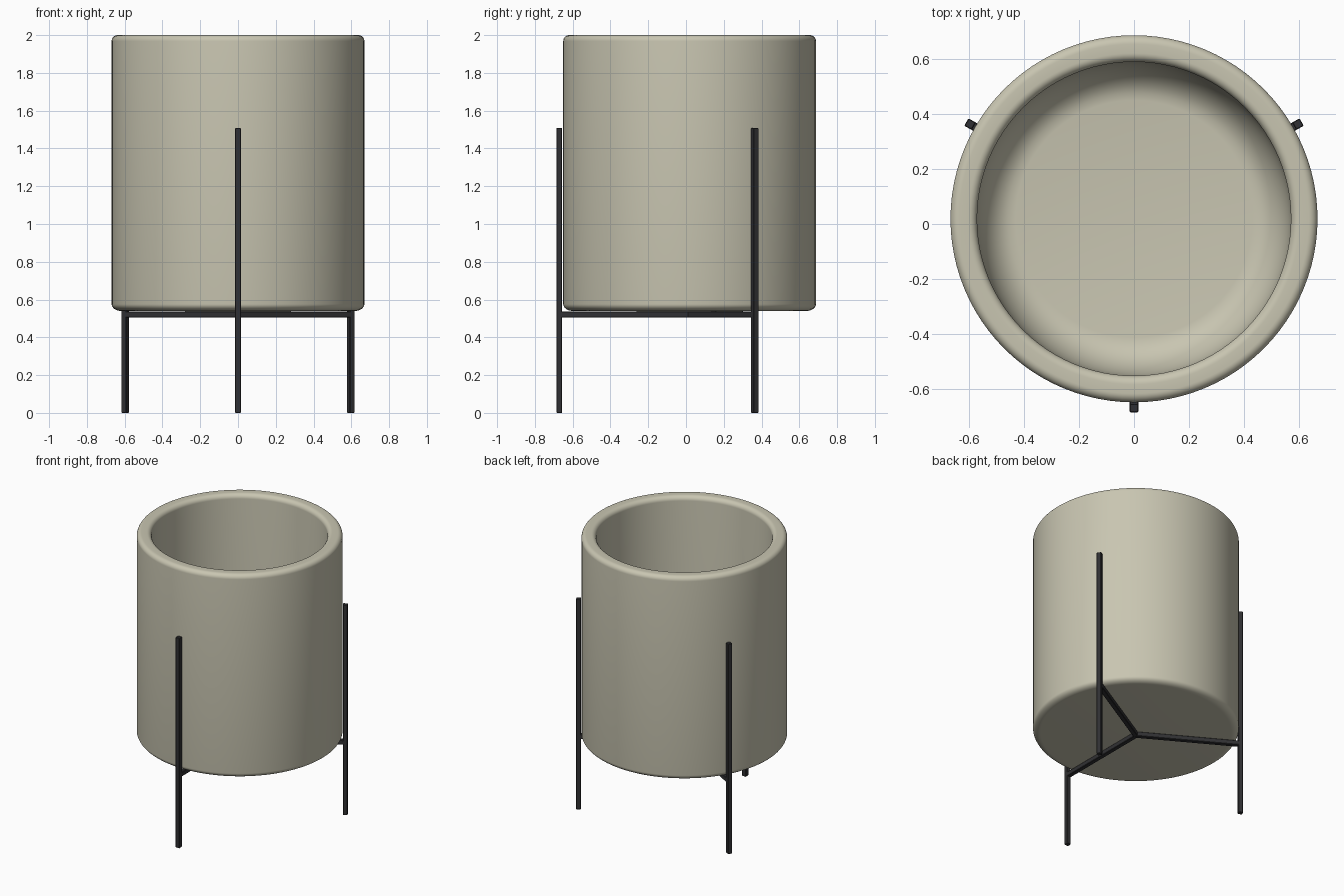
import bpy, bmesh, math
from mathutils import Matrix

if "Cube" in bpy.data.objects:
    bpy.data.objects.remove(bpy.data.objects["Cube"])

CY = 0.019      # pot axis sits slightly behind the origin
R_OUT, R_IN = 0.669, 0.572
Z_BOT, Z_TOP, Z_FLOOR = 0.54, 2.0, 0.77
SEG = 96


def material(name, rgb):
    m = bpy.data.materials.new(name)
    m.diffuse_color = (*rgb, 1)
    m.use_nodes = True
    m.node_tree.nodes["Principled BSDF"].inputs["Base Color"].default_value = m.diffuse_color
    return m


clay = material("warm_grey_clay", (0.58, 0.56, 0.44))
metal = material("black_metal", (0.03, 0.03, 0.033))


def finish(bm, name, mat):
    bmesh.ops.recalc_face_normals(bm, faces=bm.faces)
    me = bpy.data.meshes.new(name)
    bm.to_mesh(me)
    bm.free()
    me.materials.append(mat)
    ob = bpy.data.objects.new(name, me)
    bpy.context.collection.objects.link(ob)
    return ob


def arc(r, z, rx, rz, a0, a1, n=8):
    """Rounded (elliptical) corner of the profile, angles in degrees."""
    return [(r + rx * math.cos(math.radians(a0 + (a1 - a0) * i / n)),
             z + rz * math.sin(math.radians(a0 + (a1 - a0) * i / n)))
            for i in range(n + 1)]


# Pot: closed profile spun round the vertical axis
f = 0.032           # rim rounding
bx, bz = 0.05, 0.036    # outer base rounding
gx, gz = 0.14, 0.22     # inner floor rounding
profile = [(0, Z_BOT - 0.004), (0.09, Z_BOT - 0.003)]
profile += arc(R_OUT - bx, Z_BOT + bz, bx, bz, -90, 0)
profile += arc(R_OUT - f, Z_TOP - f, f, f, 0, 90)
profile += arc(R_IN + f, Z_TOP - f, f, f, 90, 180)
profile += arc(R_IN - gx, Z_FLOOR + gz, gx, gz, 0, -90)
profile += [(0, Z_FLOOR)]

bm = bmesh.new()
verts = [bm.verts.new((r, 0, z)) for r, z in profile]
edges = [bm.edges.new(p) for p in zip(verts, verts[1:])]
bmesh.ops.spin(bm, geom=verts + edges, axis=(0, 0, 1), cent=(0, 0, 0),
               angle=2 * math.pi, steps=SEG)
bmesh.ops.remove_doubles(bm, verts=bm.verts, dist=1e-4)
pot = finish(bm, "pot", clay)
pot.location.y = CY
bpy.context.view_layer.objects.active = pot
pot.select_set(True)
bpy.ops.object.shade_smooth_by_angle(angle=math.radians(40))


def bar(name, size, centre, angle):
    """Square bar laid out along +x, then turned round the pot axis."""
    bm = bmesh.new()
    bmesh.ops.create_cube(bm, size=1)
    bmesh.ops.scale(bm, vec=size, verts=bm.verts)
    bmesh.ops.translate(bm, vec=centre, verts=bm.verts)
    bmesh.ops.bevel(bm, geom=bm.edges[:], offset=0.003, segments=1,
                    affect='EDGES')
    bmesh.ops.transform(bm, verts=bm.verts,
                        matrix=Matrix.Translation((0, CY, 0))
                        @ Matrix.Rotation(math.radians(angle), 4, 'Z'))
    return finish(bm, name, metal)


# Stand: three legs, each with a crossbar to the middle
T, R_LEG, H_LEG = 0.031, 0.69, 1.508
for side, angle in (("front", -90), ("right", 30), ("left", 150)):
    bar(side + "_leg", (T, T, H_LEG), (R_LEG, 0, H_LEG / 2), angle)
    bar(side + "_crossbar", (R_LEG, T, 0.032), (R_LEG / 2, 0, 0.521), angle)
